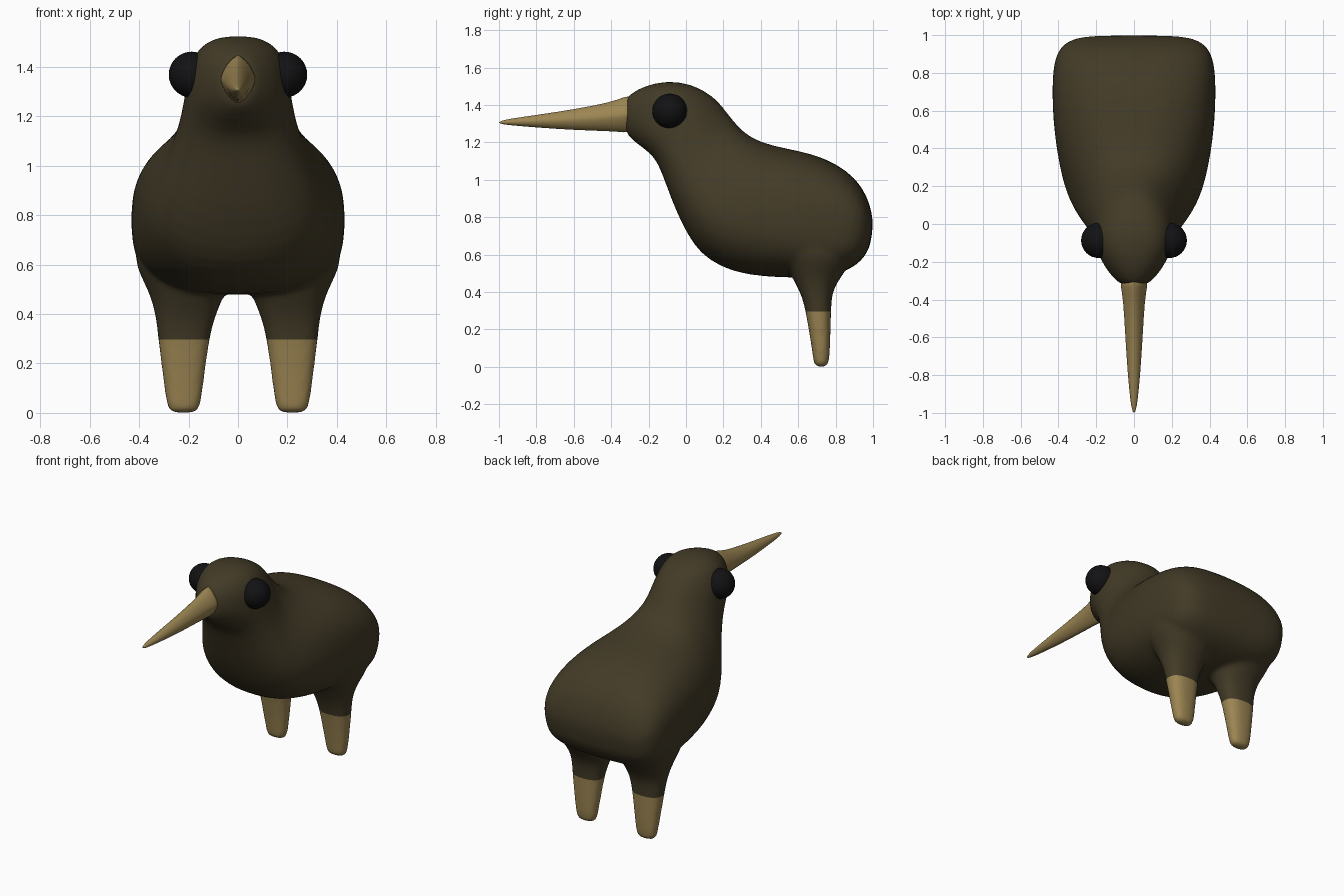
import bpy, bmesh, math
from mathutils import Vector

if "Cube" in bpy.data.objects:
    bpy.data.objects.remove(bpy.data.objects["Cube"])


def material(name, rgb):
    m = bpy.data.materials.new(name)
    m.diffuse_color = (*rgb, 1)
    m.use_nodes = True
    m.node_tree.nodes["Principled BSDF"].inputs["Base Color"].default_value = m.diffuse_color
    return m


BROWN = material("dark brown feathers", (0.055, 0.043, 0.020))
TAN = material("tan horn", (0.33, 0.235, 0.085))
BLACK = material("black eye", (0.006, 0.006, 0.007))


def loft(name, rings, mat, n=32):
    """Skin superellipse rings: (y1, z1, y2, z2, centre x, half width, exponent, taper)."""
    bm = bmesh.new()
    loops = []
    for y1, z1, y2, z2, cx, w, e, taper in rings:
        a, b = Vector((cx, y1, z1)), Vector((cx, y2, z2))
        mid, half = (a + b) / 2, (a - b) / 2
        loop = []
        for i in range(n):
            t = 2 * math.pi * i / n
            c, s = math.cos(t), math.sin(t)
            u = math.copysign(abs(s) ** (2 / e), s)
            x = math.copysign(abs(c) ** (2 / e), c) * w * (1 - taper * u)
            loop.append(bm.verts.new(mid + half * u + Vector((x, 0, 0))))
        loops.append(loop)
    for p, q in zip(loops, loops[1:]):
        for i in range(n):
            j = (i + 1) % n
            bm.faces.new((p[i], p[j], q[j], q[i]))
    bm.faces.new(loops[0])
    bm.faces.new(loops[-1])
    bmesh.ops.recalc_face_normals(bm, faces=bm.faces)
    me = bpy.data.meshes.new(name)
    bm.to_mesh(me)
    bm.free()
    ob = bpy.data.objects.new(name, me)
    me.materials.append(mat)
    bpy.context.collection.objects.link(ob)
    return ob


def activate(*obs):
    bpy.ops.object.select_all(action='DESELECT')
    for o in obs:
        o.select_set(True)
    bpy.context.view_layer.objects.active = obs[0]


def subdivide(ob):
    activate(ob)
    mod = ob.modifiers.new("subdivision", 'SUBSURF')
    mod.levels = mod.render_levels = 1
    bpy.ops.object.modifier_apply(modifier=mod.name)


# head, neck and body in one sweep from beak base to rump
body = loft("body", [
    (-0.325, 1.43, -0.325, 1.26, 0, 0.06, 2.0, 0),
    (-0.30, 1.46, -0.31, 1.235, 0, 0.09, 2.0, 0),
    (-0.22, 1.505, -0.26, 1.19, 0, 0.15, 2.3, 0),
    (-0.10, 1.532, -0.17, 1.13, 0, 0.20, 2.7, 0),
    (0.03, 1.515, -0.13, 1.04, 0, 0.215, 2.7, 0.05),
    (0.15, 1.45, -0.08, 0.90, 0, 0.235, 2.5, 0.25),
    (0.22, 1.36, -0.03, 0.78, 0, 0.27, 2.3, 0.38),
    (0.30, 1.255, 0.04, 0.65, 0, 0.335, 2.3, 0.2),
    (0.40, 1.20, 0.12, 0.57, 0, 0.38, 2.3, 0.07),
    (0.53, 1.17, 0.25, 0.505, 0, 0.41, 2.4, 0),
    (0.68, 1.14, 0.42, 0.48, 0, 0.43, 2.5, 0),
    (0.80, 1.09, 0.60, 0.475, 0, 0.435, 2.7, 0),
    (0.91, 1.01, 0.76, 0.48, 0, 0.43, 2.9, 0),
    (0.97, 0.91, 0.88, 0.52, 0, 0.40, 3, 0),
    (0.995, 0.82, 0.955, 0.58, 0, 0.33, 3, 0),
    (1.00, 0.76, 0.99, 0.66, 0, 0.22, 3, 0)], BROWN)
subdivide(body)

# legs flaring into the body
legs = []
for s in (-1, 1):
    leg = loft("leg", [
        (0.95, 0.70, 0.46, 0.70, s * 0.225, 0.21, 2.2, 0),
        (0.90, 0.58, 0.52, 0.58, s * 0.215, 0.195, 2.2, 0),
        (0.835, 0.49, 0.56, 0.49, s * 0.205, 0.155, 2.2, 0),
        (0.79, 0.42, 0.60, 0.42, s * 0.21, 0.13, 2.3, 0),
        (0.778, 0.36, 0.625, 0.36, s * 0.215, 0.114, 2.4, 0),
        (0.775, 0.28, 0.643, 0.28, s * 0.22, 0.101, 2.5, 0),
        (0.77, 0.10, 0.673, 0.10, s * 0.22, 0.078, 2.5, 0),
        (0.766, 0.04, 0.68, 0.04, s * 0.22, 0.07, 2.5, 0),
        (0.757, 0.005, 0.688, 0.005, s * 0.22, 0.058, 2.5, 0),
        (0.745, 0.0, 0.70, 0.0, s * 0.22, 0.04, 2.5, 0)], BROWN)
    subdivide(leg)
    legs.append(leg)

# fuse legs and body with soft joins
activate(body, *legs)
bpy.ops.object.join()
body.name = "body_and_legs"
remesh = body.modifiers.new("fuse", 'REMESH')
remesh.mode, remesh.voxel_size = 'VOXEL', 0.014
smooth = body.modifiers.new("soften", 'SMOOTH')
smooth.factor, smooth.iterations = 0.5, 6
for name in ("fuse", "soften"):
    bpy.ops.object.modifier_apply(modifier=name)

# clean colour line between feathers and shanks
SHANK_TOP = 0.297
me = body.data
me.materials.clear()
me.materials.append(BROWN)
me.materials.append(TAN)
bm = bmesh.new()
bm.from_mesh(me)
bmesh.ops.bisect_plane(bm, geom=bm.verts[:] + bm.edges[:] + bm.faces[:],
                       plane_co=(0, 0, SHANK_TOP), plane_no=(0, 0, 1))
for f in bm.faces:
    f.material_index = int(f.calc_center_median().z < SHANK_TOP)
    f.smooth = True
bm.to_mesh(me)
bm.free()

# long beak with a ridged upper edge
beak = loft("beak", [
    (-0.28, 1.455, -0.28, 1.25, 0, 0.075, 1.5, 0),
    (-0.33, 1.445, -0.33, 1.253, 0, 0.071, 1.5, 0),
    (-0.40, 1.415, -0.40, 1.26, 0, 0.057, 1.6, 0),
    (-0.60, 1.377, -0.60, 1.266, 0, 0.046, 1.7, 0),
    (-0.80, 1.347, -0.80, 1.28, 0, 0.033, 1.8, 0),
    (-0.94, 1.327, -0.94, 1.292, 0, 0.019, 2, 0),
    (-0.985, 1.317, -0.985, 1.298, 0, 0.010, 2, 0),
    (-1.0, 1.308, -1.0, 1.304, 0, 0.003, 2, 0)], TAN)
subdivide(beak)
bpy.ops.object.shade_smooth_by_angle(angle=math.radians(50))

# round eyes on the sides of the head
for s, side in ((-1, "left"), (1, "right")):
    bpy.ops.mesh.primitive_uv_sphere_add(segments=32, ring_count=16, radius=0.093,
                                         location=(s * 0.187, -0.087, 1.368))
    eye = bpy.context.object
    eye.name = side + "_eye"
    eye.data.materials.append(BLACK)
    bpy.ops.object.shade_smooth()
